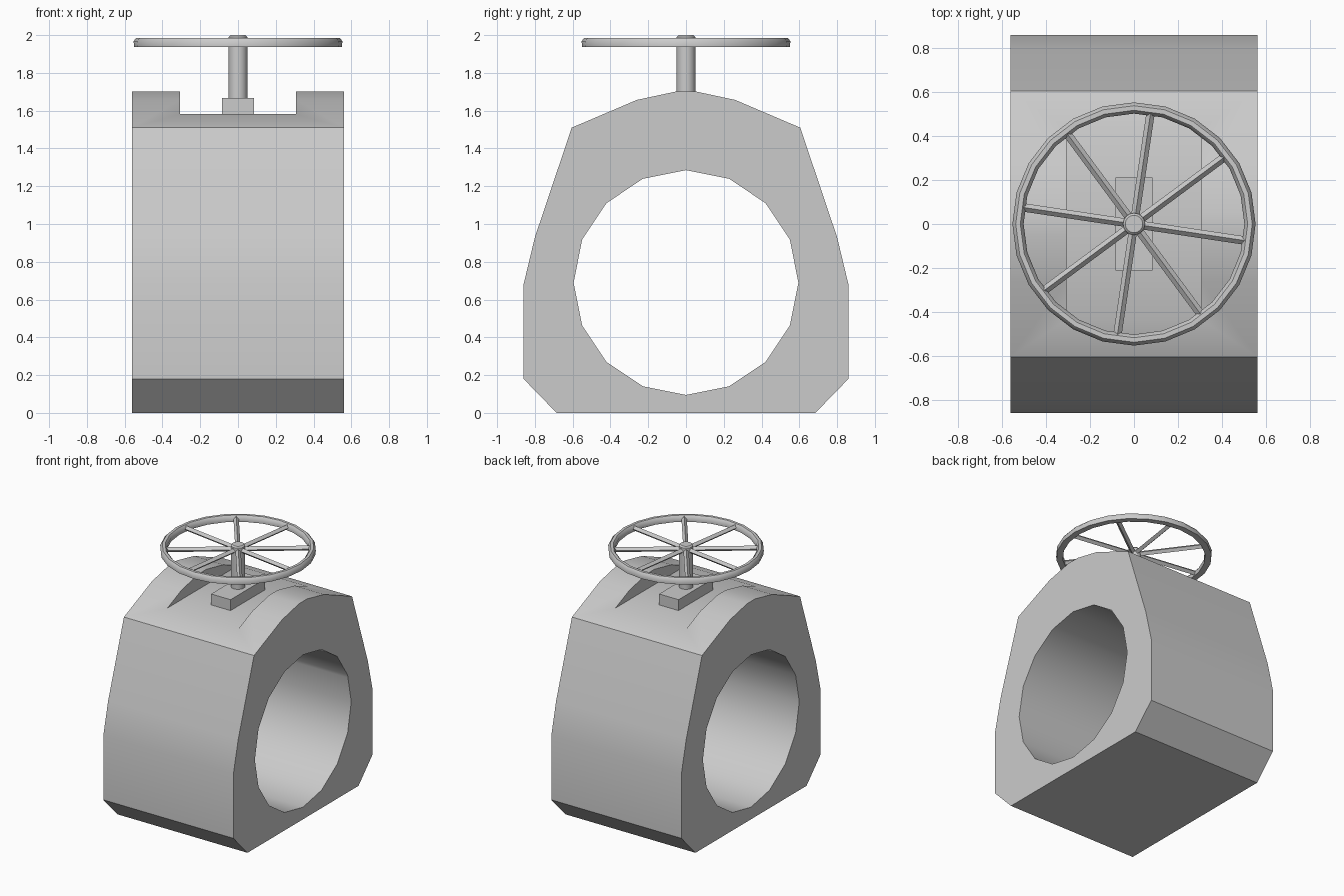
import bpy, bmesh, math
from mathutils import Matrix

if "Cube" in bpy.data.objects:
    bpy.data.objects.remove(bpy.data.objects["Cube"])


def make(name, bm, smooth=None):
    bmesh.ops.recalc_face_normals(bm, faces=bm.faces[:])
    me = bpy.data.meshes.new(name)
    bm.to_mesh(me)
    bm.free()
    ob = bpy.data.objects.new(name, me)
    bpy.context.collection.objects.link(ob)
    if smooth:
        shade(ob, smooth)
    return ob


def shade(ob, angle):
    bpy.ops.object.select_all(action='DESELECT')
    ob.select_set(True)
    bpy.context.view_layer.objects.active = ob
    bpy.ops.object.shade_smooth_by_angle(angle=math.radians(angle))


def prism(name, profile, x0, x1):
    """Extrude a (y, z) profile along x."""
    bm = bmesh.new()
    f = bm.faces.new([bm.verts.new((x0, y, z)) for y, z in profile])
    r = bmesh.ops.extrude_face_region(bm, geom=[f])
    verts = [v for v in r['geom'] if isinstance(v, bmesh.types.BMVert)]
    bmesh.ops.translate(bm, verts=verts, vec=(x1 - x0, 0, 0))
    return make(name, bm)


def lathe(name, profile, n, closed, smooth):
    """Revolve an (r, z) profile around z."""
    bm = bmesh.new()
    rings = [[bm.verts.new((r * math.cos(math.tau * i / n), r * math.sin(math.tau * i / n), z))
              for r, z in profile] for i in range(n)]
    m = len(profile)
    for i in range(n):
        a, b = rings[i], rings[(i + 1) % n]
        for j in range(m if closed else m - 1):
            k = (j + 1) % m
            bm.faces.new((a[j], b[j], b[k], a[k]))
    if not closed:
        bm.faces.new([r[0] for r in rings])
        bm.faces.new([r[-1] for r in rings])
    return make(name, bm, smooth)


def cut(ob, cutter):
    mod = ob.modifiers.new("cut", 'BOOLEAN')
    mod.operation = 'DIFFERENCE'
    mod.solver = 'EXACT'
    mod.object = cutter
    bpy.context.view_layer.objects.active = ob
    bpy.ops.object.modifier_apply(modifier=mod.name)
    bpy.data.objects.remove(cutter)


# Valve body: mirrored outline, extruded along the pipe axis
half = [(0.685, 0), (0.86, 0.18), (0.86, 0.68), (0.80, 0.93),
        (0.605, 1.51), (0.26, 1.657), (0.05, 1.702)]
body = prism("valve_body", half + [(-y, z) for y, z in reversed(half)], -0.562, 0.562)

# Pipe bore (16 sides) and the flat notch across the top
bore = [(0.595 * math.cos(math.tau * i / 16), 0.69 + 0.595 * math.sin(math.tau * i / 16))
        for i in range(16)]
cut(body, prism("bore_cutter", bore, -1, 1))
cut(body, prism("notch_cutter", [(-1, 1.583), (1, 1.583), (1, 2), (-1, 2)], -0.306, 0.306))
shade(body, 30)

# Stem seat
prism("stem_seat", [(-0.212, 1.57), (0.212, 1.57), (0.212, 1.668), (-0.212, 1.668)], -0.084, 0.084)

# Stem with bevelled top
lathe("stem", [(0.05, 1.66), (0.05, 1.99), (0.04, 2.0)], 16, False, 30)

# Handwheel rim
lathe("wheel_rim", [(0.55, 1.938), (0.553, 1.968), (0.538, 1.986),
                    (0.517, 1.986), (0.502, 1.968), (0.505, 1.938)], 24, True, 50)

# Handwheel spokes
bm = bmesh.new()
for i in range(8):
    m = (Matrix.Rotation(math.radians(36.5 + 45 * i), 4, 'Z')
         @ Matrix.Translation((0.275, 0, 1.962)) @ Matrix.Rotation(math.pi / 2, 4, 'Y'))
    bmesh.ops.create_cone(bm, cap_ends=True, segments=4, radius1=0.019, radius2=0.019,
                          depth=0.49, matrix=m)
make("wheel_spokes", bm)
